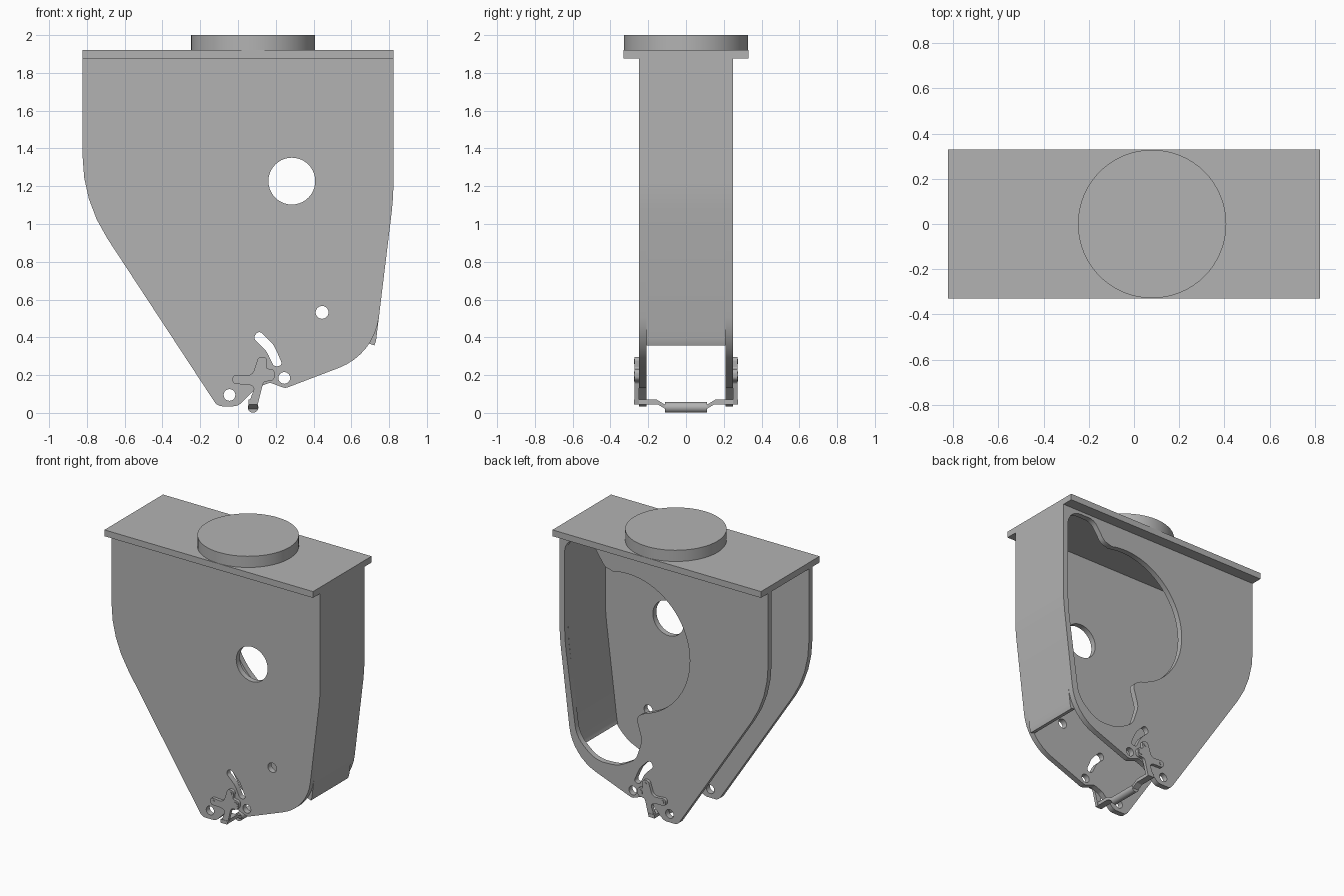
import bpy, bmesh, math
from mathutils import Vector, Matrix

if "Cube" in bpy.data.objects:
    bpy.data.objects.remove(bpy.data.objects["Cube"], do_unlink=True)

steel = bpy.data.materials.new("plain grey steel")
steel.use_nodes = True
GREY = (0.45, 0.45, 0.45, 1)
steel.diffuse_color = GREY
steel.node_tree.nodes["Principled BSDF"].inputs["Base Color"].default_value = GREY


def rounded(corners, closed=True):
    """Polygon whose corners (u, v, radius) are replaced with arcs."""
    out, n = [], len(corners)
    for i, c in enumerate(corners):
        p, r = Vector(c[:2]), (c[2] if len(c) > 2 else 0)
        if r == 0 or (not closed and i in (0, n - 1)):
            out.append(p)
            continue
        a = Vector(corners[i - 1][:2]) - p
        b = Vector(corners[(i + 1) % n][:2]) - p
        turn = math.pi - a.angle(b)
        t = min(r * math.tan(turn / 2), a.length * 0.5, b.length * 0.5)
        r = t / math.tan(turn / 2)
        a.normalize()
        b.normalize()
        centre = p + (a + b).normalized() * (r / math.cos(turn / 2))
        start, end = p + a * t - centre, p + b * t - centre
        sweep = start.angle_signed(end)
        steps = max(2, int(turn / math.radians(7)))
        for k in range(steps + 1):
            out.append(centre + Matrix.Rotation(-sweep * k / steps, 2) @ start)
    return out


def arc(u, v, r, start=0, end=360, steps=40):
    span = [math.radians(start + (end - start) * k / steps) for k in range(steps + 1)]
    pts = [Vector((u + r * math.cos(a), v + r * math.sin(a))) for a in span]
    return pts[:-1] if end - start == 360 else pts


def ribbon(path, inset):
    """Closed outline between a path and its copy moved sideways."""
    other = []
    for i, p in enumerate(path):
        d = (path[min(i + 1, len(path) - 1)] - path[max(i - 1, 0)]).normalized()
        other.append(p + Vector((d.y, -d.x)) * inset)
    return path + other[::-1]


def finish(ob, bm):
    bmesh.ops.remove_doubles(bm, verts=bm.verts, dist=1e-5)
    bmesh.ops.recalc_face_normals(bm, faces=bm.faces)
    bm.to_mesh(ob.data)
    bm.free()
    ob.data.materials.clear()
    ob.data.materials.append(steel)
    bpy.ops.object.select_all(action="DESELECT")
    ob.select_set(True)
    bpy.context.view_layer.objects.active = ob
    bpy.ops.object.shade_smooth_by_angle(angle=math.radians(30))


def extrude(name, loops, lo, hi, axis="Y"):
    """Fill an outline with holes and give it depth along an axis."""
    curve = bpy.data.curves.new(name + " outline", "CURVE")
    curve.dimensions, curve.fill_mode = "2D", "BOTH"
    curve.extrude = (hi - lo) / 2
    for loop in loops:
        s = curve.splines.new("POLY")
        s.points.add(len(loop) - 1)
        for q, p in zip(s.points, loop):
            q.co = (p[0], p[1], 0, 1)
        s.use_cyclic_u = True
    temp = bpy.data.objects.new(name + " outline", curve)
    bpy.context.collection.objects.link(temp)
    deps = bpy.context.evaluated_depsgraph_get()
    mesh = bpy.data.meshes.new_from_object(temp.evaluated_get(deps))
    bpy.data.objects.remove(temp)
    bpy.data.curves.remove(curve)
    turn = Matrix.Rotation(math.pi / 2, 4, "X")
    mid = (lo + hi) / 2
    if axis == "X":
        turn = Matrix.Rotation(math.pi / 2, 4, "Z") @ turn
    shift = Vector((mid, 0, 0)) if axis == "X" else Vector((0, mid, 0))
    mesh.transform(Matrix.Translation(shift) @ turn)
    ob = bpy.data.objects.new(name, mesh)
    bpy.context.collection.objects.link(ob)
    bm = bmesh.new()
    bm.from_mesh(mesh)
    finish(ob, bm)


def cylinder(name, centre, r, depth, axis="Z"):
    mesh = bpy.data.meshes.new(name)
    ob = bpy.data.objects.new(name, mesh)
    bpy.context.collection.objects.link(ob)
    m = Matrix.Translation(centre)
    if axis == "Y":
        m = m @ Matrix.Rotation(math.pi / 2, 4, "X")
    bm = bmesh.new()
    bmesh.ops.create_cone(bm, cap_ends=True, segments=64 if r > 0.1 else 24,
                          radius1=r, radius2=r, depth=depth, matrix=m)
    finish(ob, bm)


# Top plate and round mounting disc
W, TOP = 0.823, 1.875
plate = [(-W, TOP), (W, TOP), (W, 1.92), (-W, 1.92)]
extrude("top_plate", [plate], -0.33, 0.33)
cylinder("mounting_disc", (0.08, 0, 1.96), 0.328, 0.08)

# Side plates: shared outline and holes
right_edge = [(W, TOP), (W, 1.14, 1.2), (0.722, 0.31, 0.33)]
outline = rounded([(-W, TOP), *right_edge, (0.25, 0.13, 0.04), (0.17, 0.16, 0.03),
                   (0.1, 0.135, 0.04), (0, 0.035, 0.06), (-0.109, 0.035, 0.05),
                   (-W, 1.123, 0.8)])
slot = rounded([(0.08, 0.395, 0.024), (0.11, 0.44, 0.024), (0.19, 0.36, 0.15),
                (0.238, 0.25, 0.024), (0.19, 0.245, 0.024), (0.15, 0.33, 0.15)])
small_holes = [slot, arc(0.245, 0.185, 0.031, steps=24), arc(-0.045, 0.095, 0.031, steps=24)]
front_holes = [arc(0.285, 1.227, 0.124), arc(0.445, 0.532, 0.034, steps=24)]

# Access opening in the back plate
opening = rounded([(0.783, 1.12, 1.2), (0.783, 1.853, 0.11), (0.555, 1.853, 0.09),
                   (0.47, 1.725, 0.07), *arc(0.285, 1.23, 0.49, 76, 254, 36),
                   (0.22, 0.72, 0.05), (0.172, 0.56, 0.1), (0.22, 0.41, 0.12),
                   (0.36, 0.33, 0.2), (0.54, 0.32, 0.2), (0.69, 0.45, 0.2)])
extrude("front_side_plate", [outline, *small_holes, *front_holes], -0.25, -0.21)
extrude("back_side_plate", [outline, *small_holes, opening], 0.21, 0.25)

# End wall following the curved edge
path = [p for p in rounded(right_edge + [(0.565, 0.25)], closed=False) if p.y > 0.342]
extrude("end_wall", [ribbon(path, 0.04)], -0.21, 0.21)

# Latch: a lever on each side, joined by bent brackets and a roller
lever = rounded([(-0.03, 0.153, 0.024), (-0.03, 0.204, 0.024), (0.075, 0.195, 0.04),
                 (0.108, 0.297, 0.022), (0.157, 0.297, 0.022), (0.15, 0.235, 0.01),
                 (0.197, 0.23, 0.024), (0.192, 0.172, 0.024), (0.135, 0.165, 0.02),
                 (0.105, 0.045), (0.055, 0.045), (0.088, 0.135, 0.02), (0.06, 0.15, 0.03)])
bracket = [(0.275, 0.045), (0.275, 0.07), (0.155, 0.07), (0.105, 0.04),
           (0.105, 0.018), (0.15, 0.045)]
for side, s in (("front", -1), ("back", 1)):
    lo, hi = sorted((s * 0.25, s * 0.272))
    extrude(side + "_latch_lever", [lever], lo, hi)
    flipped = [(s * y, z) for y, z in bracket]
    extrude(side + "_latch_bracket", [flipped], 0.056, 0.104, "X")
    for label, x, z, r in (("end", -0.005, 0.178, 0.012), ("top", 0.132, 0.272, 0.012),
                           ("pivot", 0.17, 0.202, 0.018)):
        cylinder(f"{side}_{label}_pin", (x, s * 0.262, z), r, 0.028, "Y")
cylinder("latch_roller", (0.08, 0, 0.029), 0.028, 0.22, "Y")
